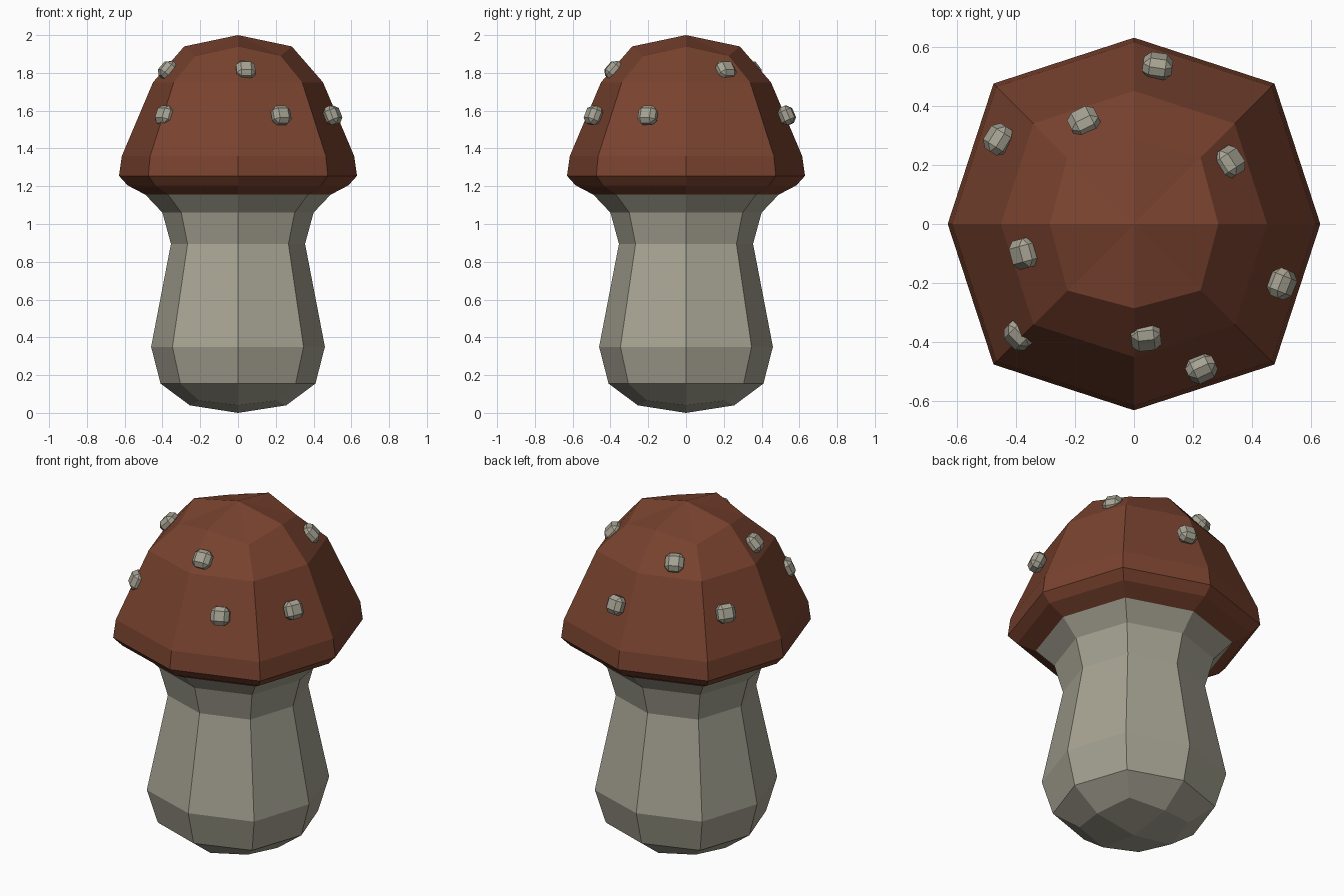
import bpy, bmesh
from math import sin, cos, radians
from mathutils import Matrix, Vector

if "Cube" in bpy.data.objects:
    bpy.data.objects.remove(bpy.data.objects["Cube"])


def material(name, rgb):
    m = bpy.data.materials.new(name)
    m.diffuse_color = (*rgb, 1)
    m.use_nodes = True
    m.node_tree.nodes["Principled BSDF"].inputs["Base Color"].default_value = m.diffuse_color
    return m


def add_object(name, bm, mat):
    bmesh.ops.recalc_face_normals(bm, faces=bm.faces)
    me = bpy.data.meshes.new(name)
    bm.to_mesh(me)
    bm.free()
    me.materials.append(mat)
    ob = bpy.data.objects.new(name, me)
    bpy.context.collection.objects.link(ob)
    return ob


def octagon_shell(name, rings, pole_z, mat):
    """Squarish 8-sided shell. Ring: (axis radius, axis z, corner x=y, corner z)."""
    bm = bmesh.new()
    loops = []
    for ra, za, c, zc in rings:
        loop = []
        for k in range(8):
            a = radians(45 * k)
            r, z = (c * 2 ** 0.5, zc) if k % 2 else (ra, za)
            loop.append(bm.verts.new((r * cos(a), r * sin(a), z)))
        loops.append(loop)
    for lo, hi in zip(loops, loops[1:]):
        for k in range(8):
            n = (k + 1) % 8
            bm.faces.new((lo[k], lo[n], hi[n], hi[k]))
    # first ring closes on a pole, last ring stays open at the cap/stem seam
    pole = bm.verts.new((0, 0, pole_z))
    for k in range(8):
        bm.faces.new((pole, loops[0][(k + 1) % 8], loops[0][k]))
    return add_object(name, bm, mat)


brown = material("cap_brown", (0.19, 0.055, 0.028))
grey = material("stem_grey", (0.38, 0.365, 0.29))

# Stem, bottom to seam
octagon_shell("stem", [
    (0.255, 0.04, 0.205, 0.065),
    (0.41, 0.155, 0.305, 0.155),
    (0.46, 0.35, 0.347, 0.35),
    (0.355, 0.895, 0.267, 0.895),
    (0.40, 1.06, 0.30, 1.06),
    (0.49, 1.155, 0.37, 1.155),
], 0.0, grey)

# Cap, top to seam
octagon_shell("cap", [
    (0.285, 1.94, 0.225, 1.89),
    (0.45, 1.75, 0.34, 1.75),
    (0.615, 1.36, 0.465, 1.36),
    (0.63, 1.255, 0.475, 1.255),
    (0.585, 1.205, 0.44, 1.205),
    (0.49, 1.155, 0.37, 1.155),
], 2.0, brown)


# Spots: bevelled blocks lying on the cap surface
def spot(name, angle, radius, z, tilt):
    a, t = radians(angle), radians(tilt)
    normal = Vector((cos(a) * cos(t), sin(a) * cos(t), sin(t)))
    side = Vector((-sin(a), cos(a), 0))
    rot = Matrix((side, normal.cross(side), normal)).transposed().to_4x4()
    bm = bmesh.new()
    bmesh.ops.create_cube(bm, size=1)
    bmesh.ops.scale(bm, vec=(0.1, 0.1, 0.075), verts=bm.verts)
    bmesh.ops.bevel(bm, geom=bm.edges[:], offset=0.023, segments=1, affect='EDGES')
    bm.transform(Matrix.Translation((radius * cos(a), radius * sin(a), z)) @ rot)
    add_object(name, bm, grey)


for i, ang in enumerate((33, 116, 195, 276)):
    spot(f"upper_spot_{i + 1}", ang, 0.385, 1.815, 41)
for i, ang in enumerate((81.5, 148, 224, 295, 338)):
    spot(f"lower_spot_{i + 1}", ang, 0.54, 1.575, 23)
